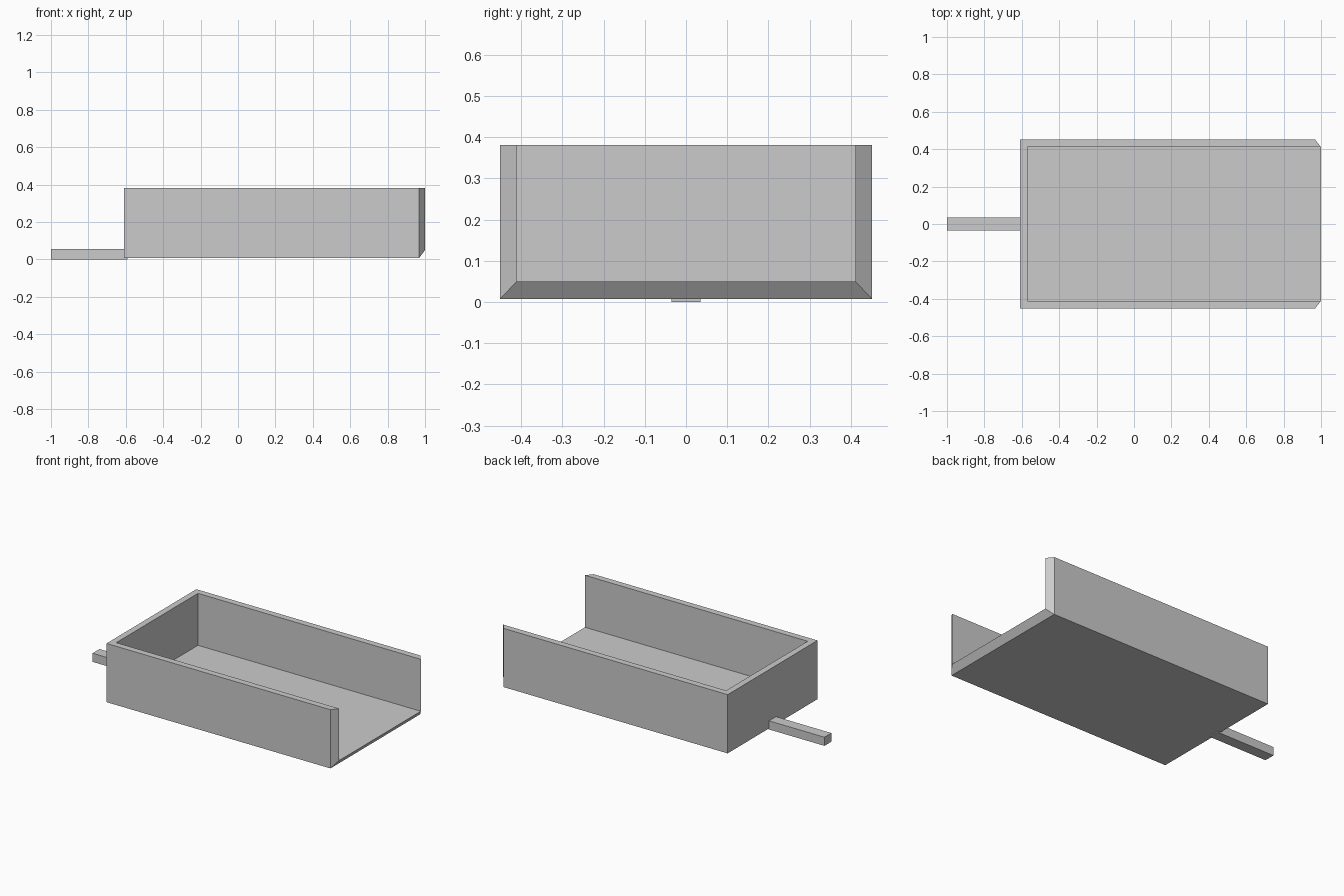
import bpy
import bmesh
from mathutils import Matrix

default = bpy.data.objects.get("Cube")
if default:
    bpy.data.objects.remove(default, do_unlink=True)

grey = bpy.data.materials.new("light grey")
grey.use_nodes = True
colour = (0.6, 0.6, 0.6, 1)
grey.diffuse_color = colour
grey.node_tree.nodes["Principled BSDF"].inputs["Base Color"].default_value = colour


def finish(name, bm):
    bmesh.ops.recalc_face_normals(bm, faces=bm.faces)
    mesh = bpy.data.meshes.new(name)
    bm.to_mesh(mesh)
    bm.free()
    mesh.materials.append(grey)
    obj = bpy.data.objects.new(name, mesh)
    bpy.context.collection.objects.link(obj)
    return obj


def open_shell(bm, back, front, half_width, bottom, top):
    """Box skin without its lid and front end; returns the open rim in order."""
    corner = {(x, y, z): bm.verts.new((x, y * half_width, z))
              for x in (back, front) for y in (-1, 1) for z in (bottom, top)}
    for y in (-1, 1):
        bm.faces.new([corner[k] for k in ((back, y, bottom), (front, y, bottom),
                                          (front, y, top), (back, y, top))])
    bm.faces.new([corner[k] for k in ((back, -1, bottom), (back, 1, bottom),
                                      (back, 1, top), (back, -1, top))])
    bm.faces.new([corner[k] for k in ((back, -1, bottom), (front, -1, bottom),
                                      (front, 1, bottom), (back, 1, bottom))])
    rim = ((back, -1, top), (front, -1, top), (front, -1, bottom),
           (front, 1, bottom), (front, 1, top), (back, 1, top))
    return [corner[k] for k in rim]


# Scoop tray: outer and inner skins joined by a rim that slants at the mouth
bm = bmesh.new()
outer = open_shell(bm, -0.61, 0.968, 0.452, 0.007, 0.381)
inner = open_shell(bm, -0.57, 1.0, 0.411, 0.05, 0.381)
for i in range(len(outer)):
    j = (i + 1) % len(outer)
    bm.faces.new((outer[i], outer[j], inner[j], inner[i]))
finish("tray", bm)

# Handle bar, entering the closed end just below the floor
bm = bmesh.new()
bmesh.ops.create_cube(bm, size=1, matrix=Matrix.Translation((-0.795, 0, 0.0275))
                      @ Matrix.Diagonal((0.41, 0.07, 0.055, 1)))
finish("handle", bm)
